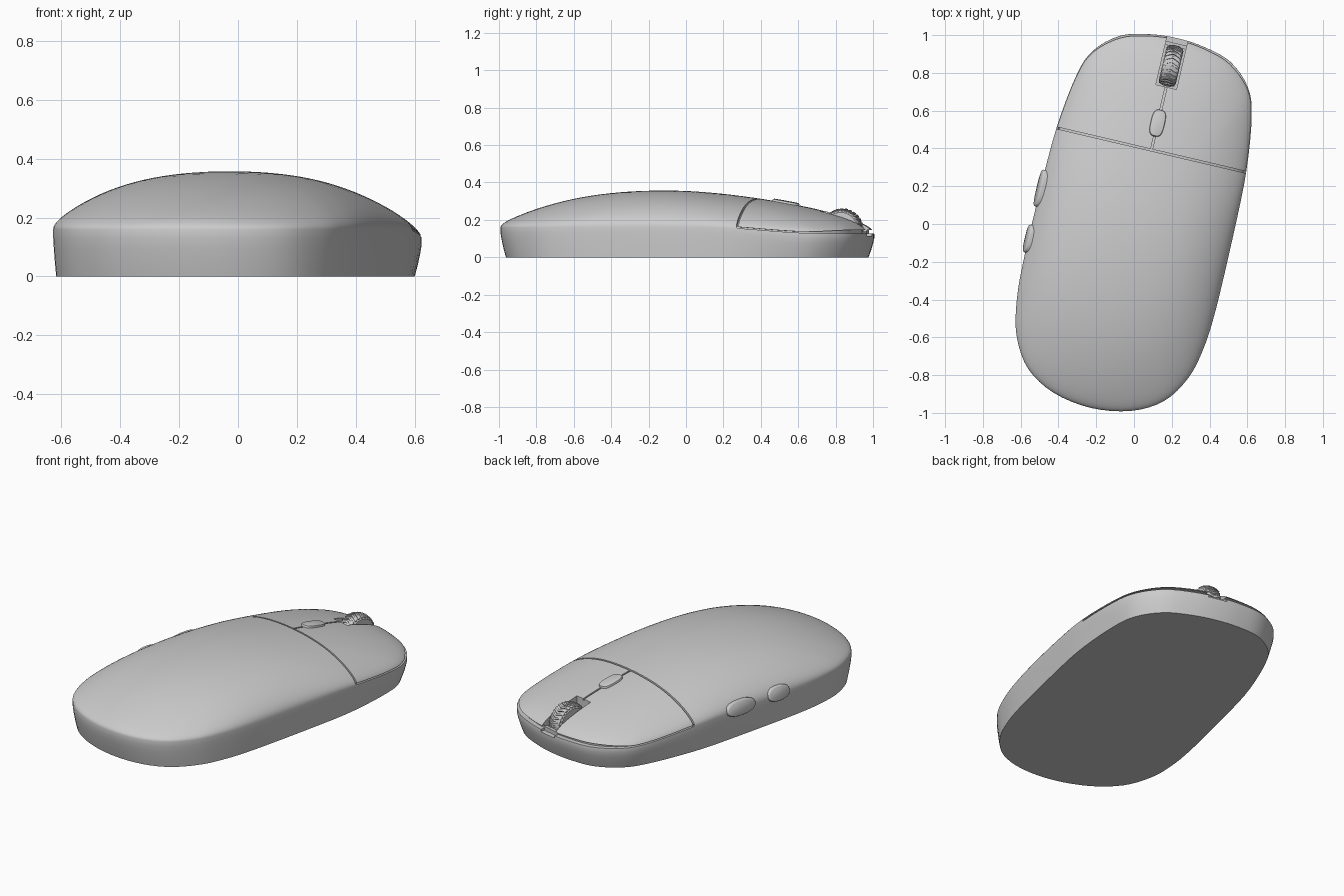
import bpy, bmesh
from math import sin, cos, pi, radians, sqrt, copysign
from mathutils import Matrix, Vector

cube = bpy.data.objects.get("Cube")
if cube:
    bpy.data.objects.remove(cube, do_unlink=True)

grey = bpy.data.materials.new("plain grey")
grey.use_nodes = True
grey.diffuse_color = (0.6, 0.6, 0.6, 1)
grey.node_tree.nodes["Principled BSDF"].inputs["Base Color"].default_value = (0.6, 0.6, 0.6, 1)

TURN = Matrix.Rotation(radians(-13.2), 4, "Z")   # whole device sits turned on the table
SEAM = 0.402                                     # where the click buttons begin


def loft(bm, rings):
    """Skin a list of equal closed loops and cap both ends."""
    loops = [[bm.verts.new(p) for p in ring] for ring in rings]
    n = len(loops[0])
    for a, b in zip(loops, loops[1:]):
        for i in range(n):
            j = (i + 1) % n
            bm.faces.new((a[i], a[j], b[j], b[i]))
    bm.faces.new(loops[0][::-1])
    bm.faces.new(loops[-1])


def make(name, lofts, place=Matrix()):
    """One object from one or more lofted solids."""
    bm = bmesh.new()
    for rings in lofts:
        loft(bm, rings)
    bmesh.ops.recalc_face_normals(bm, faces=bm.faces[:])
    bm.transform(TURN @ place)
    mesh = bpy.data.meshes.new(name)
    bm.to_mesh(mesh)
    bm.free()
    mesh.materials.append(grey)
    obj = bpy.data.objects.new(name, mesh)
    bpy.context.collection.objects.link(obj)
    return obj


def select(obj):
    bpy.ops.object.select_all(action="DESELECT")
    obj.select_set(True)
    bpy.context.view_layer.objects.active = obj


def smooth(obj, angle=35):
    select(obj)
    bpy.ops.object.shade_smooth_by_angle(angle=radians(angle))


def box(x, y0, y1, z0, z1):
    return [[(-x, y, z0), (x, y, z0), (x, y, z1), (-x, y, z1)] for y in (y0, y1)]


# Plan outline: half of it as points, mirrored and rounded with a spline
half = [(0, 1.01), (.15, .997), (.30, .953), (.42, .845), (.476, .70), (.515, .41),
        (.525, .08), (.525, -.35), (.507, -.57), (.465, -.73), (.37, -.875),
        (.21, -.967), (0, -1.0)]
ctrl = [Vector(p) for p in half] + [Vector((-x, y)) for x, y in half[-2:0:-1]]
outline = []
for i in range(len(ctrl)):
    a, b, c, d = (ctrl[(i + k - 1) % len(ctrl)] for k in range(4))
    for t in (0, .25, .5, .75):
        outline.append(.5 * (2 * b + (c - a) * t + (2 * a - 5 * b + 4 * c - d) * t * t
                             + (3 * b - a - 3 * c + d) * t ** 3))


def step(v, lo, hi):
    t = min(max((v - lo) / (hi - lo), 0), 1)
    return t * t * (3 - 2 * t)


def rim(v):
    return .16 - .036 * step(v, .2, .85)


edges = []
for p, q in zip(outline, outline[1:] + outline[:1]):
    n = Vector((q.y - p.y, p.x - q.x))
    edges.append(n / n.dot(p))


def surface(u, v):
    """Height of the domed top above a plan point."""
    s = min(max(n.x * u + n.y * v for n in edges), 1)
    d = v + .12
    crown = .357 - .3 * u * u - (.15 * d * d if d < 0 else .19 * d * d / (1 + .8 * d * d))
    return rim(v) + (crown - rim(v)) * sqrt(max(1 - s ** 4.5, 0))


# Body: tapered wall, then dome rings towards the middle
rings = []
for k, h in ((1, 0), (.55, .3), (.2, .6), (0, .82), (0, 1)):
    rings.append([(p.x * (1 - k * (.012 + .035 * step(p.y, .2, .9))),
                   p.y * (1 - k * .03), rim(p.y) * h) for p in outline])
STEPS = 26
for i in range(STEPS - 1, 0, -1):
    s = sin(i / STEPS * pi / 2)
    rings.append([(p.x * s, p.y * s, surface(p.x * s, p.y * s)) for p in outline])
body = make("body_shell", [rings])

# Groove cutters: across the top, down the middle, round the nose, and the wheel slot
W = .005
across = []
for i in range(33):
    u = .515 * sin((i / 32 - .5) * pi)
    z = surface(u, SEAM)
    across.append([(u * .972, SEAM - W, z - .01), (u * .972, SEAM + W, z - .01),
                   (u * 1.04, SEAM + W, z + .03), (u * 1.04, SEAM - W, z + .03)])

middle = []
for i in range(13):
    v = SEAM + i / 12 * .36
    z = surface(0, v)
    middle.append([(-W, v, z - .01), (W, v, z - .01), (W, v, z + .03), (-W, v, z + .03)])

half_count = len(outline) // 2
path = [p for p in outline[half_count:] + outline[:half_count] if p.y > SEAM + .01]
path = [Vector((-.516, SEAM))] + path + [Vector((.516, SEAM))]
nose = []
for p in path:
    z = rim(p.y) + .004
    h = .007 + .011 * step(p.y, .75, 1)
    nose.append([(p.x * k, p.y * k, z + dz)
                 for k, dz in ((.972, 0), (1.04, 0), (1.04, h), (.972, h))])

cuts = {"cross_cutter": across, "middle_cutter": middle, "nose_cutter": nose,
        "slot_cutter": box(.056, .745, 1.1, .115, .5)}
for name, shape in cuts.items():
    cutter = make(name, [shape])
    cutter.hide_render = True
    mod = body.modifiers.new(name, "BOOLEAN")
    mod.operation = "DIFFERENCE"
    mod.solver = "EXACT"
    mod.object = cutter
    select(body)
    bpy.ops.object.modifier_apply(modifier=mod.name)
    bpy.data.objects.remove(cutter, do_unlink=True)
smooth(body)

# Scroll wheel with chevron tread
R = .104
profile = [(-.046, .07), (-.046, .09), (-.038, .1), (-.02, R), (.02, R), (.038, .1),
           (.046, .09), (.046, .07)]
tyre = [[(x, r * cos(a * pi / 24), r * sin(a * pi / 24)) for a in range(48)]
        for x, r in profile]
treads = []
COUNT = 28
for i in range(COUNT):
    tread = []
    for x in (-.042, -.022, 0, .022, .042):
        mid = 2 * pi * i / COUNT + abs(x) * 4
        top = R + .008 - 6 * x * x
        tread.append([(x, r * cos(mid + da), r * sin(mid + da))
                      for da, r in ((-.07, .085), (.07, .085), (.05, top), (-.05, top))])
    treads.append(tread)
smooth(make("scroll_wheel", [tyre] + treads, Matrix.Translation((0, .86, .15))), 30)

# Small bar closing the front of the wheel slot
make("slot_bar", [box(.056, .962, .982, .1, .138)])


def pad(name, length, width, height, power, place):
    """Rounded raised button lying in its local xy plane."""
    levels = ((1, -.03), (1, height * .5), (.96, height * .85), (.88, height))
    rings = []
    for k, z in levels:
        ring = []
        for i in range(40):
            c, s = cos(i * pi / 20), sin(i * pi / 20)
            ring.append((copysign(abs(c) ** (2 / power), c) * (width / 2 - (1 - k) * .05),
                         copysign(abs(s) ** (2 / power), s) * (length / 2 - (1 - k) * .05), z))
        rings.append(ring)
    smooth(make(name, [rings], place), 40)


# Top selector button, lying along the slope
V = .548
slope = (surface(0, V + .05) - surface(0, V - .05)) / .1
pad("top_button", .145, .075, .012, 3,
    Matrix.Translation((0, V, surface(0, V))) @ Matrix.Rotation(slope, 4, "X"))

# Two thumb buttons on the side
for name, v, length in (("front_thumb_button", .071, .2), ("rear_thumb_button", -.203, .15)):
    pad(name, length, .085, .016, 2.5,
        Matrix.Translation((-.522, v, .172)) @ Matrix.Rotation(radians(-76), 4, "Y"))
